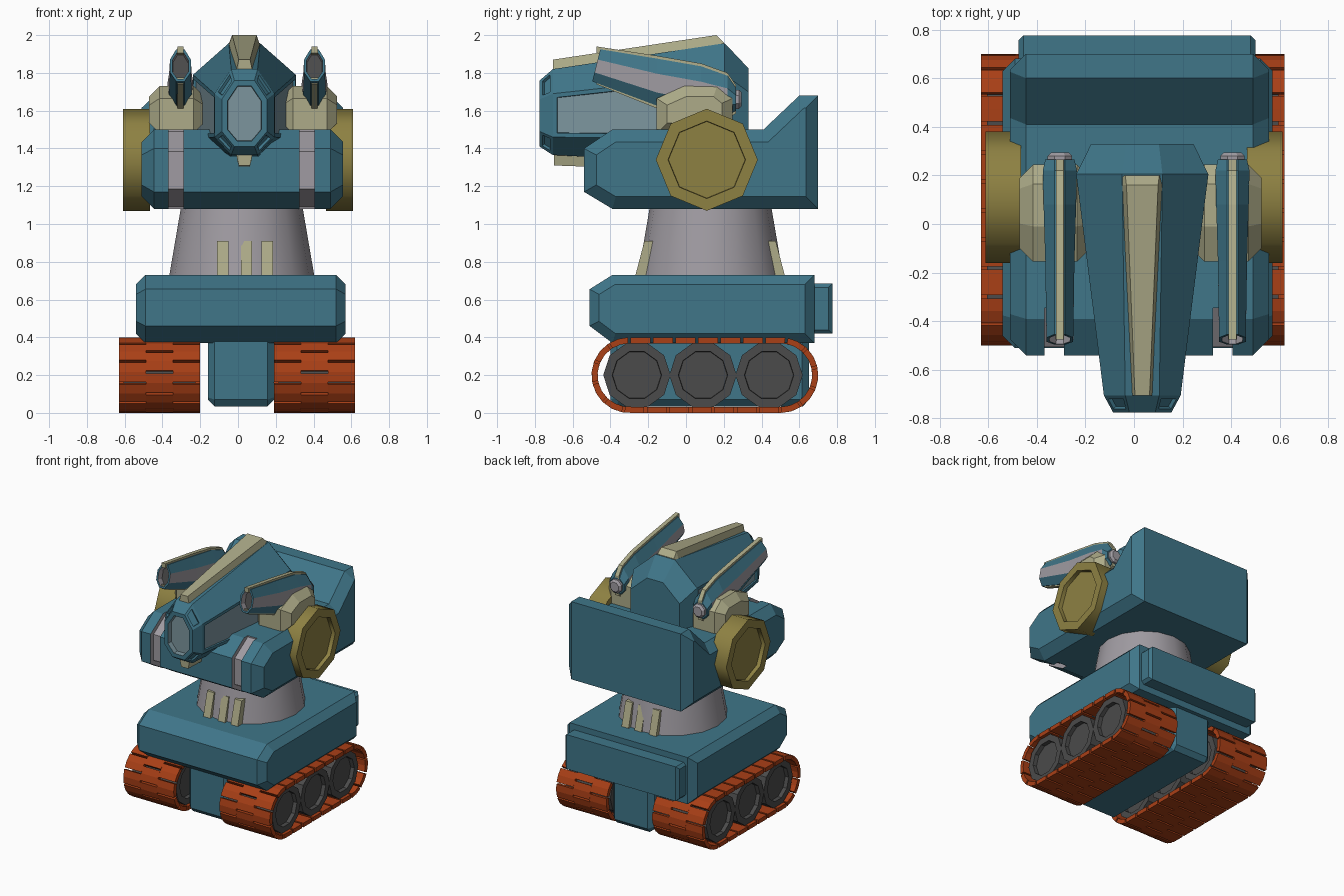
import bpy, bmesh, math

cube = bpy.data.objects.get("Cube")
if cube:
    bpy.data.objects.remove(cube, do_unlink=True)


def material(name, rgb):
    m = bpy.data.materials.new(name)
    m.use_nodes = True
    m.diffuse_color = (*rgb, 1)
    m.node_tree.nodes["Principled BSDF"].inputs["Base Color"].default_value = (*rgb, 1)
    return m


TEAL = material("teal", (0.05, 0.18, 0.25))
GREY = material("light_grey", (0.35, 0.33, 0.36))
DARK = material("dark_grey", (0.07, 0.07, 0.07))
RUST = material("rust_orange", (0.40, 0.05, 0.008))
GOLD = material("gold", (0.27, 0.22, 0.055))
CREAM = material("cream", (0.42, 0.41, 0.25))
GLASS = material("blue_grey", (0.20, 0.30, 0.34))


def loft(rings, bm=None):
    """Join matching rings of points and cap both ends."""
    bm = bm or bmesh.new()
    vs = [[bm.verts.new(p) for p in r] for r in rings]
    n = len(vs[0])
    rows = [[bm.faces.new((a[j], a[(j + 1) % n], b[(j + 1) % n], b[j])) for j in range(n)]
            for a, b in zip(vs, vs[1:])]
    caps = [bm.faces.new(vs[0]), bm.faces.new(vs[-1])]
    bmesh.ops.recalc_face_normals(bm, faces=bm.faces)
    return bm, rows, caps


def inset(bm, face, thick, depth):
    r = bmesh.ops.inset_individual(bm, faces=[face], thickness=thick, depth=depth,
                                   use_even_offset=True)
    return r["faces"]


def recess(bm, face, rim, depth, wall=0, floor=0):
    inset(bm, face, rim, 0)
    for f in inset(bm, face, 0.002, -depth):
        f.material_index = wall
    face.material_index = floor


def finish(name, bm, *mats, smooth=0):
    if smooth:
        for f in bm.faces:
            f.smooth = True
        for e in bm.edges:
            e.smooth = e.calc_face_angle(0) < math.radians(smooth)
    me = bpy.data.meshes.new(name)
    bm.to_mesh(me)
    bm.free()
    for m in mats:
        me.materials.append(m)
    ob = bpy.data.objects.new(name, me)
    bpy.context.collection.objects.link(ob)
    return ob


def slab(name, profile, x0, x1, c, mat):
    """Side profile (y, z) spread across x, with chamfered side rims."""
    bm, _, caps = loft([[(x, y, z) for y, z in profile] for x in (x0 + c, x1 - c)])
    if c:
        for f in caps:
            inset(bm, f, c, c)
    return finish(name, bm, mat)


def disc(name, x0, x1, y, z, r, sides, rim, mat, smooth=0):
    ring = [(y + r * math.cos(math.tau * i / sides), z + r * math.sin(math.tau * i / sides))
            for i in range(sides)]
    bm, _, caps = loft([[(x, *p) for p in ring] for x in (x0, x1)])
    for f in caps:
        recess(bm, f, rim, 0.03)
    return finish(name, bm, mat, smooth=smooth)


def box(y0, y1, z0, z1):
    return [(y0, z0), (y1, z0), (y1, z1), (y0, z1)]


# Tracks: staggered plates around a stadium path
END, STRAIGHT, TURN = 0.2, 0.8, math.pi * 0.2
LOOP = 2 * (STRAIGHT + TURN)


def track_point(s, r):
    s %= LOOP
    half, s = divmod(s, STRAIGHT + TURN)
    if s < STRAIGHT:
        y, z = s - STRAIGHT / 2, r
    else:
        a = (s - STRAIGHT) / END
        y, z = STRAIGHT / 2 + r * math.sin(a), r * math.cos(a)
    sign = -1 if half else 1
    return 0.1 + sign * y, 0.2 + sign * z


def track(name, x0, x1):
    bm = bmesh.new()
    links, w = 24, (x1 - x0) / 3
    pitch = LOOP / links
    for col in range(3):
        xa, xb = x0 + col * w, x0 + (col + 1) * w
        for i in range(links):
            start = (i + 0.5 * (col == 1)) * pitch + 0.007
            rings = []
            for k in range(3):
                s = start + k * (pitch - 0.014) / 2
                o, n = track_point(s, END), track_point(s, END - 0.032)
                rings.append([(xa, *o), (xb, *o), (xb, *n), (xa, *n)])
            loft(rings, bm)
    finish(name, bm, RUST)


for side, x0, x1 in (("right", -0.63, -0.20), ("left", 0.19, 0.62)):
    track(side + "_track", x0, x1)
    for i, part in enumerate(("front", "middle", "rear")):
        disc(f"{side}_{part}_wheel", x0 + 0.025, x1 - 0.025, -0.26 + 0.35 * i, 0.2,
             0.178, 10, 0.045, DARK)

# Lower hull, chassis and rear plate
slab("lower_hull", [(-0.37, 0.035), (0.62, 0.035), (0.65, 0.07), (0.65, 0.42), (-0.4, 0.42),
                    (-0.4, 0.07)], -0.16, 0.19, 0.035, TEAL)
slab("chassis", [(-0.51, 0.46), (-0.51, 0.655), (-0.39, 0.73), (0.68, 0.73), (0.68, 0.37),
                 (-0.39, 0.37)], -0.54, 0.57, 0.05, TEAL)
slab("rear_plate", box(0.66, 0.775, 0.42, 0.685), -0.475, 0.5, 0.02, TEAL)

# Neck cone with ribs
cone = [[(0.02 + r * math.cos(math.tau * i / 16), 0.13 + r * math.sin(math.tau * i / 16), z)
         for i in range(16)] for r, z in ((0.385, 0.72), (0.32, 1.1))]
finish("neck", loft(cone)[0], GREY, smooth=50)
rib = [(-0.27, 0.72), (-0.22, 0.91), (-0.16, 0.91), (-0.19, 0.72)]
for i, x in enumerate((-0.08, 0.045, 0.155)):
    slab(f"front_rib_{i + 1}", rib, x - 0.03, x + 0.03, 0, CREAM)
    slab(f"rear_rib_{i + 1}", [(0.255 - y, z) for y, z in rib], x - 0.03, x + 0.03, 0, CREAM)

# Upper body with two grey grooves cut in the front
body = slab("upper_body", [(-0.54, 1.17), (-0.54, 1.4), (-0.39, 1.5), (0.41, 1.5), (0.6, 1.68),
                           (0.7, 1.68), (0.7, 1.08), (-0.39, 1.08)], -0.51, 0.555, 0.065, TEAL)
groove = [(-0.7, 1.0), (-0.7, 1.6), (-0.345, 1.6), (-0.345, 1.49), (-0.505, 1.385),
          (-0.505, 1.185), (-0.345, 1.09), (-0.345, 1.0)]
for x in (-0.328, 0.365):
    cutter = slab("groove_cutter", groove, x - 0.04, x + 0.04, 0, GREY)
    cutter.hide_render = True
    mod = body.modifiers.new("groove", "BOOLEAN")
    mod.object, mod.operation, mod.solver = cutter, "DIFFERENCE", "EXACT"
    mod.material_mode = "TRANSFER"
    bpy.context.view_layer.objects.active = body
    bpy.ops.object.modifier_apply(modifier=mod.name)
    bpy.data.objects.remove(cutter, do_unlink=True)

# Shoulder discs
disc("right_shoulder_disc", -0.61, -0.465, 0.11, 1.34, 0.27, 8, 0.06, GOLD, smooth=50)
disc("left_shoulder_disc", 0.465, 0.61, 0.11, 1.34, 0.27, 8, 0.06, GOLD, smooth=50)


def octagon(cx, y, w, tw, z0, z1, z2, z3):
    """Upright eight-sided ring: half widths and four heights."""
    half = [(tw, z3), (w, z2), (w, z1), (tw, z0)]
    return [(cx + x, y, z) for x, z in half] + [(cx - x, y, z) for x, z in half[::-1]]


def strip(name, cx, stations, mat):
    """Ridge from stations of (y, half width, top half width, low, high)."""
    finish(name, loft([[(cx - w, y, lo), (cx + w, y, lo), (cx + t, y, hi), (cx - t, y, hi)]
                       for y, w, t, lo, hi in stations])[0], mat)


# Main cannon
CX = 0.034
bm, rows, caps = loft([octagon(CX, -0.775, 0.12, 0.053, 1.41, 1.49, 1.66, 1.76),
                       octagon(CX, -0.705, 0.158, 0.07, 1.365, 1.46, 1.69, 1.82),
                       octagon(CX, 0.205, 0.272, 0.083, 1.32, 1.45, 1.79, 1.957),
                       octagon(CX, 0.33, 0.21, 0.068, 1.36, 1.47, 1.7, 1.825)])
recess(bm, caps[0], 0.03, 0.04, 1, 1)
for j in (0, 2, 4, 6):
    recess(bm, rows[0][j], 0.018, 0.015)
for j in (1, 5):
    recess(bm, rows[1][j], 0.022, 0.012, 0, 1)
finish("main_cannon", bm, TEAL, GLASS)
strip("cannon_top_ridge", CX, [(-0.705, 0.045, 0.03, 1.80, 1.87), (0.16, 0.088, 0.065, 1.93, 2.0),
                               (0.2, 0.088, 0.07, 1.94, 1.96)], CREAM)
strip("cannon_bottom_ridge", CX, [(-0.70, 0.03, 0.045, 1.31, 1.38),
                                  (0.1, 0.03, 0.045, 1.28, 1.36)], CREAM)

# Side guns on brackets: stations of (y, half width, low, high)
GUN = [(-0.475, 0.055, 1.755, 1.925), (-0.15, 0.06, 1.625, 1.875),
       (0.08, 0.067, 1.58, 1.835), (0.22, 0.07, 1.575, 1.785), (0.265, 0.06, 1.6, 1.72)]
bracket = [(-0.155, 1.48), (-0.155, 1.665), (-0.01, 1.73), (0.165, 1.73), (0.245, 1.665),
           (0.245, 1.48)]
for side, x, bx in (("right", -0.305, -0.325), ("left", 0.405, 0.38)):
    slab(side + "_bracket", bracket, bx - 0.145, bx + 0.145, 0.055, CREAM)
    rings = []
    for y, w, lo, hi in GUN:
        h = hi - lo
        ring = octagon(x, y, w, 0.022, lo, lo + 0.28 * h, lo + 0.68 * h, hi)
        if y < -0.4:  # muzzle leans back
            ring = [(px, py + 0.25 * (pz - 1.84), pz) for px, py, pz in ring]
        rings.append(ring)
    bm, rows, caps = loft(rings)
    recess(bm, caps[0], 0.013, 0.05, 1, 2)
    for row in rows[:-1]:
        for j in (1, 5):
            row[j].material_index = 1
    finish(side + "_gun", bm, TEAL, GREY, DARK)
    strip(side + "_gun_top_strip", x,
          [(y, 0.018, 0.016, hi - 0.02, hi + 0.015) for y, w, lo, hi in GUN], CREAM)
    strip(side + "_gun_bottom_strip", x,
          [(y, 0.016, 0.018, lo - 0.015, lo + 0.02) for y, w, lo, hi in GUN], CREAM)
    cap = [octagon(x, y, r, r * 0.42, 1.66 - r, 1.66 - r * 0.42, 1.66 + r * 0.42, 1.66 + r)
           for y, r in ((0.24, 0.05), (0.28, 0.05), (0.295, 0.035))]
    finish(side + "_gun_rear_cap", loft(cap)[0], GREY)
